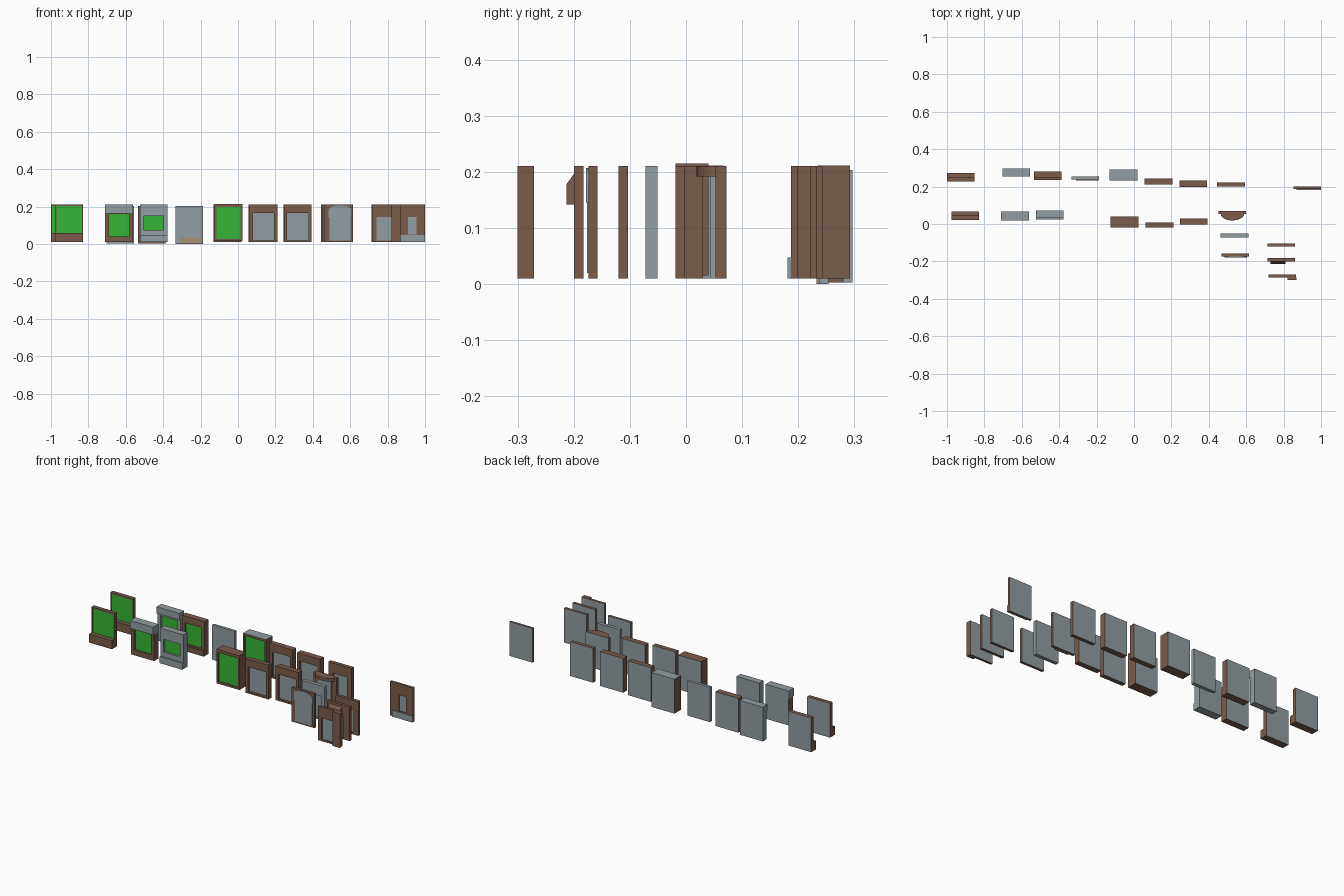
import bpy, bmesh, math
from mathutils import Matrix, Vector

if "Cube" in bpy.data.objects:
    bpy.data.objects.remove(bpy.data.objects["Cube"])

W, H, BASE = 0.148, 0.2, 0.01


def material(name, rgb):
    m = bpy.data.materials.new(name)
    m.diffuse_color = (*rgb, 1)
    m.use_nodes = True
    m.node_tree.nodes["Principled BSDF"].inputs["Base Color"].default_value = m.diffuse_color
    return m


MATS = {
    "brown": material("brown wood", (0.195, 0.107, 0.072)),
    "grey": material("blue grey", (0.29, 0.34, 0.365)),
    "green": material("bright green", (0.035, 0.46, 0.035)),
    "tan": material("tan", (0.36, 0.29, 0.19)),
}


def finish(name, bm, colour, back=None):
    """Make an object; faces lying on the back plane turn grey."""
    mesh = bpy.data.meshes.new(name)
    bmesh.ops.recalc_face_normals(bm, faces=bm.faces)
    mesh.materials.append(MATS[colour])
    mesh.materials.append(MATS["grey"])
    for f in bm.faces:
        if back is not None and f.normal.y > 0.9 and abs(f.calc_center_median().y - back) < 1e-3:
            f.material_index = 1
    bm.to_mesh(mesh)
    bm.free()
    ob = bpy.data.objects.new(name, mesh)
    bpy.context.collection.objects.link(ob)


def boxes(name, colour, *dims, back=None):
    bm = bmesh.new()
    for x0, x1, y0, y1, z0, z1 in dims:
        mat = Matrix.Translation(((x0 + x1) / 2, (y0 + y1) / 2, (z0 + z1) / 2)) @ \
            Matrix.Diagonal((x1 - x0, y1 - y0, z1 - z0, 1))
        bmesh.ops.create_cube(bm, size=1, matrix=mat)
    finish(name, bm, colour, back)


def prism(name, colour, points, shift):
    """Extrude a flat outline along a vector."""
    bm = bmesh.new()
    face = bm.faces.new([bm.verts.new(p) for p in points])
    new = bmesh.ops.extrude_face_region(bm, geom=[face])["geom"]
    bmesh.ops.translate(bm, vec=Vector(shift), verts=[v for v in new if isinstance(v, bmesh.types.BMVert)])
    finish(name, bm, colour)


def tile(name, x, y0, y1, side=0.02, right=None, bottom=0.01, top=0.06,
         frame="brown", pane="grey", depth=0.006, z=BASE):
    """Facade tile: four frame bars around a recessed pane."""
    a, b = x + side, x + W - (right or side)
    z1 = z + H
    boxes(name + "_frame", frame,
          (x, a, y0, y1, z, z1), (b, x + W, y0, y1, z, z1),
          (a, b, y0, y1, z, z + bottom), (a, b, y0, y1, z1 - top, z1), back=y1)
    boxes(name + "_pane", pane, (a, b, y0 + depth, y1, z + bottom, z1 - top), back=y1)


def half_round(cx, rx, ry, n):
    return [(cx + rx * math.cos(math.pi * i / n), ry * math.sin(math.pi * i / n)) for i in range(n + 1)]


# Large displays with projecting sills
for n, x, y in (("back", -1.0, 0.2275), ("front", -0.977, 0.021)):
    tile("large_display_" + n, x, y + 0.022, y + 0.045, side=0.006, bottom=0.05, top=0.008,
         pane="green", depth=0.004)
    boxes("large_display_sill_" + n, "brown", (x, x + W, y, y + 0.022, BASE, 0.06))

# Displays with grey headers, ledges and frames
tile("grey_display_back", -0.704, 0.262, 0.297, bottom=0.035, top=0.05,
     frame="grey", pane="green", depth=0.012, z=0.003)
boxes("grey_display_back_header", "grey", (-0.704, -0.556, 0.254, 0.262, 0.165, 0.203))
tile("header_display", -0.71, 0.027, 0.067, bottom=0.03, top=0.05, pane="green", depth=0.012)
boxes("header_block", "grey", (-0.711, -0.561, 0.019, 0.067, 0.165, 0.211))
tile("brown_display_back", -0.535, 0.245, 0.281, bottom=0.035, top=0.04,
     pane="green", depth=0.012, z=0.003)
boxes("brown_display_back_sill", "brown", (-0.535, -0.387, 0.236, 0.246, 0.003, 0.035))
tile("grey_display_front", -0.525, 0.034, 0.072, bottom=0.065,
     frame="grey", pane="green", depth=0.012)
boxes("grey_display_ledge", "grey", (-0.525, -0.377, 0.024, 0.035, BASE, 0.048))

# Deep displays
tile("deep_display_back", -0.13, 0.233, 0.292, side=0.01, bottom=0.012, top=0.012,
     pane="green", depth=0.008)
boxes("deep_display_top", "grey", (-0.13, 0.018, 0.234, 0.292, 0.21, 0.211))
tile("deep_display_front", -0.125, -0.019, 0.04, side=0.01, bottom=0.012, top=0.018,
     pane="green", depth=0.008, z=0.015)

# Plain grey tile with a tan kick strip
boxes("plain_tile", "grey", (-0.333, -0.187, 0.237, 0.254, 0, 0.203))
boxes("plain_tile_strip", "tan", (-0.31, -0.19, 0.233, 0.238, 0, 0.035))

# Shop windows
for n, x, y0, y1 in (("a_back", 0.057, 0.211, 0.243), ("a_front", 0.062, -0.019, 0.008),
                     ("b_back", 0.243, 0.198, 0.233), ("b_front", 0.245, -0.003, 0.03)):
    tile("window_" + n, x, y0, y1, side=0.017, top=0.045, depth=0.012)
tile("window_c_back", 0.445, 0.2, 0.222, side=0.03)
tile("grey_window", 0.463, -0.072, -0.051, frame="grey")

# Window bay with a half-round canopy
tile("canopy_tile", 0.452, 0.053, 0.07, side=0.03)
prism("half_round_canopy", "brown",
      [(x, 0.053 - d, 0.192) for x, d in half_round(0.526, 0.062, 0.034, 16)], (0, 0, 0.018))
boxes("canopy_window_bay", "grey", (0.482, 0.57, 0.043, 0.054, BASE, 0.192))

# Arched doorway
boxes("arch_tile", "brown", (0.468, 0.616, -0.174, -0.158, BASE, 0.21), back=-0.158)
fanlight = [(0.605, -0.174, 0.145)]
fanlight += [(x, -0.174, 0.182 + d) for x, d in half_round(0.545, 0.06, 0.025, 12)]
fanlight += [(0.485, -0.174, 0.145)]
prism("arch_fanlight", "grey", fanlight, (0, -0.004, 0))
boxes("arch_door", "grey", (0.49, 0.602, -0.176, -0.173, 0.02, 0.145))

# Doors: plain, with a sloped awning, and with a pilaster
tile("door_rear", 0.714, -0.12, -0.103, side=0.03)
tile("door_awning", 0.714, -0.2, -0.183, side=0.025, right=0.045, top=0.065)
prism("door_awning_hood", "brown",
      [(0.73, -0.2, 0.142), (0.73, -0.213, 0.142), (0.73, -0.213, 0.178), (0.73, -0.2, 0.196)], (0.08, 0, 0))
tile("door_pilaster", 0.718, -0.285, -0.271, side=0.022, right=0.046, top=0.065)
boxes("door_pilaster_column", "brown", (0.822, 0.868, -0.3, -0.285, BASE, 0.21))

# Corner tile with a narrow window and a plinth
tile("corner_window", 0.852, 0.187, 0.2, side=0.058, right=0.045, bottom=0.04, top=0.065)
boxes("corner_window_plinth", "grey", (0.87, 1.0, 0.181, 0.188, BASE, 0.047))
